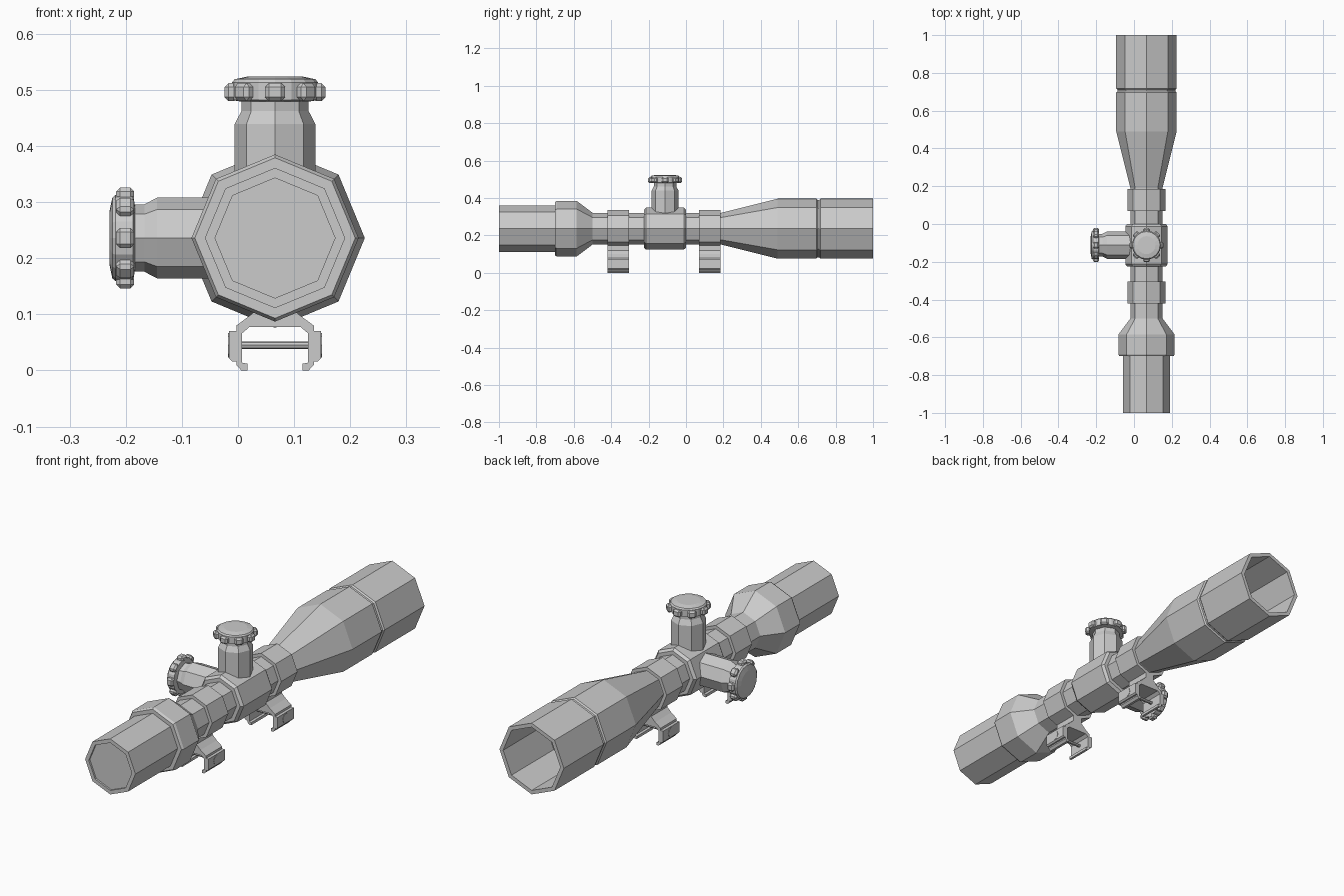
import bpy, bmesh, math
from mathutils import Matrix, Vector

cube = bpy.data.objects.get("Cube")
if cube:
    bpy.data.objects.remove(cube)

grey = bpy.data.materials.new("plain grey")
grey.use_nodes = True
COLOUR = (0.6, 0.6, 0.6, 1)
grey.diffuse_color = COLOUR
grey.node_tree.nodes["Principled BSDF"].inputs["Base Color"].default_value = COLOUR

AXIS = Vector((0.066, 0, 0.236))          # optical axis
TURRET_Y = -0.112
ALONG_Y = Matrix.Translation(AXIS) @ Matrix.Rotation(-math.pi / 2, 4, 'X')


def finish(name, bm, matrix):
    bmesh.ops.recalc_face_normals(bm, faces=bm.faces)
    bm.transform(matrix)
    mesh = bpy.data.meshes.new(name)
    bm.to_mesh(mesh)
    bm.free()
    mesh.materials.append(grey)
    obj = bpy.data.objects.new(name, mesh)
    bpy.context.collection.objects.link(obj)
    return obj


def lathe(name, profile, matrix, sides=8):
    """Turn (radius, height) points around local z and close both ends."""
    bm = bmesh.new()
    rings = []
    for r, h in profile:
        angles = [math.tau * i / sides for i in range(sides)]
        rings.append([bm.verts.new((r * math.cos(a), r * math.sin(a), h)) for a in angles])
    for a, b in zip(rings, rings[1:]):
        for i in range(sides):
            j = (i + 1) % sides
            bm.faces.new((a[i], a[j], b[j], b[i]))
    bm.faces.new(rings[0])
    bm.faces.new(rings[-1])
    return finish(name, bm, matrix)


def extrude_y(name, outline, y0, y1):
    """Extrude an (x, z) outline from y0 to y1."""
    bm = bmesh.new()
    face = bm.faces.new([bm.verts.new((x, y0, z)) for x, z in outline])
    moved = bmesh.ops.extrude_face_region(bm, geom=[face])["geom"]
    verts = [v for v in moved if isinstance(v, bmesh.types.BMVert)]
    bmesh.ops.translate(bm, verts=verts, vec=(0, y1 - y0, 0))
    return finish(name, bm, Matrix())


# Main tube with eyepiece, flared front bell and hollow sunshade
lathe("scope_tube", [
    (0.107, -0.992), (0.107, -1), (0.125, -1), (0.125, -0.7),
    (0.143, -0.7), (0.149, -0.69), (0.149, -0.585), (0.085, -0.5),
    (0.085, 0.19), (0.16, 0.49), (0.16, 0.697), (0.154, 0.703),
    (0.154, 0.712), (0.16, 0.718), (0.16, 1), (0.142, 1), (0.142, 0.7)], ALONG_Y)

# Turret housing
lathe("turret_housing", [
    (0.085, -0.225), (0.102, -0.225), (0.112, -0.213),
    (0.112, -0.012), (0.102, 0), (0.085, 0)], ALONG_Y)


# Adjustment turrets with gripped caps
def turret(name, matrix):
    lathe(name + "_post", [(0.072, 0.03), (0.072, 0.203), (0.06, 0.226), (0.06, 0.25)], matrix)
    lathe(name + "_cap", [(0.06, 0.243), (0.077, 0.246), (0.077, 0.277),
                          (0.072, 0.283), (0.048, 0.288)], matrix, 16)
    bm = bmesh.new()
    for i in range(8):
        place = (Matrix.Rotation(math.tau * i / 8, 4, 'Z')
                 @ Matrix.Translation((0.078, 0, 0.26))
                 @ Matrix.Diagonal((0.024, 0.036, 0.032, 1)))
        bmesh.ops.create_cube(bm, size=1, matrix=place)
    grips = finish(name + "_grips", bm, matrix)
    bevel = grips.modifiers.new("chamfer", 'BEVEL')
    bevel.width = 0.007
    bevel.segments = 1


centre = Matrix.Translation(AXIS + Vector((0, TURRET_Y, 0)))
turret("top_turret", centre)
turret("side_turret", centre @ Matrix.Translation((-0.007, 0, 0)) @ Matrix.Rotation(-math.pi / 2, 4, 'Y'))

# Half outline of the clamp, measured from its middle
HALF = [(0.022, 0.15), (0.022, 0.12), (0.042, 0.1), (0.069, 0.08), (0.069, 0.01),
        (0.06, 0), (0.049, 0), (0.049, 0.012), (0.059, 0.014), (0.059, 0.066),
        (0.046, 0.077)]

# Mounting rings, rail clamps, side plates and cross bolts
for label, y0, y1 in (("rear", -0.42, -0.305), ("front", 0.07, 0.185)):
    mid = (y0 + y1) / 2
    lathe(label + "_ring", [(0.084, y0), (0.1, y0), (0.1, y1), (0.084, y1)], ALONG_Y)
    outline = [(AXIS.x + x, z) for x, z in HALF]
    outline += [(AXIS.x - x, z) for x, z in reversed(HALF)]
    extrude_y(label + "_clamp", outline, y0, y1)
    for side, s in (("left", 1), ("right", -1)):
        plate = [(0.068, 0.07), (0.082, 0.07), (0.082, 0.022), (0.076, 0.016), (0.068, 0.016)]
        extrude_y(f"{label}_{side}_plate", [(AXIS.x + s * x, z) for x, z in plate], y0, y1)
        turn = Matrix.Translation((AXIS.x, mid, 0.045)) @ Matrix.Rotation(s * math.pi / 2, 4, 'Y')
        lathe(f"{label}_{side}_nut", [(0.022, 0.07), (0.022, 0.0835)], turn)
    turn = Matrix.Translation((AXIS.x, mid, 0.045)) @ Matrix.Rotation(math.pi / 2, 4, 'Y')
    lathe(label + "_cross_bolt", [(0.007, -0.065), (0.007, 0.065)], turn)
